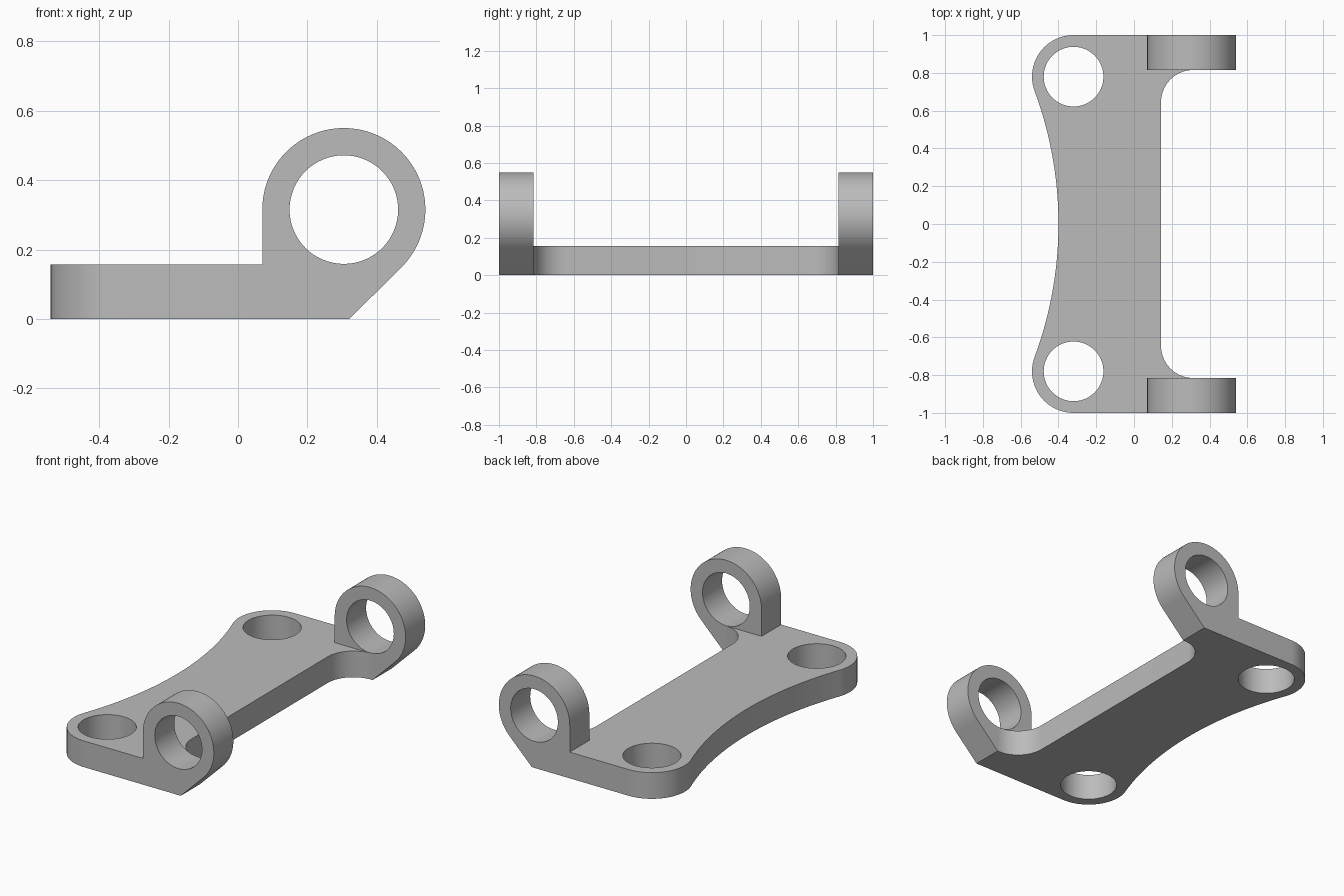
import bpy, bmesh
from math import pi, cos, sin, atan2, hypot
from mathutils import Vector

if "Cube" in bpy.data.objects:
    bpy.data.objects.remove(bpy.data.objects["Cube"], do_unlink=True)

THICK = 0.157           # plate thickness
LUG_Y = 0.815           # inner face of each lug
LUG_X, LUG_Z, LUG_R = 0.305, 0.315, 0.235
BOLT_X, BOLT_Y, CORNER_R = -0.32, 0.78, 0.22
WAIST_X, EDGE_X, FILLET_R = -0.40, 0.143, 0.17

grey = bpy.data.materials.new("plain grey")
grey.use_nodes = True
colour = (0.5, 0.5, 0.5, 1)
grey.diffuse_color = colour
grey.node_tree.nodes["Principled BSDF"].inputs["Base Color"].default_value = colour


def arc(cx, cy, r, a0, a1, n):
    return [(cx + r * cos(a0 + (a1 - a0) * i / n),
             cy + r * sin(a0 + (a1 - a0) * i / n)) for i in range(n + 1)]


def prism(name, points, direction):
    """Extrude a closed outline of 3D points along a direction."""
    bm = bmesh.new()
    face = bm.faces.new([bm.verts.new(p) for p in points])
    out = bmesh.ops.extrude_face_region(bm, geom=[face])
    moved = [v for v in out["geom"] if isinstance(v, bmesh.types.BMVert)]
    bmesh.ops.translate(bm, verts=moved, vec=Vector(direction))
    bmesh.ops.recalc_face_normals(bm, faces=bm.faces)
    mesh = bpy.data.meshes.new(name)
    bm.to_mesh(mesh)
    bm.free()
    obj = bpy.data.objects.new(name, mesh)
    bpy.context.collection.objects.link(obj)
    mesh.materials.append(grey)
    return obj


def combine(target, tool, operation):
    """Apply a boolean and discard the tool object."""
    mod = target.modifiers.new("join", 'BOOLEAN')
    mod.operation, mod.solver, mod.object = operation, 'EXACT', tool
    bpy.context.view_layer.objects.active = target
    bpy.ops.object.modifier_apply(modifier=mod.name)
    bpy.data.objects.remove(tool, do_unlink=True)


# Plate outline: concave waist tangent to the rounded corners, inner fillets
a, r = BOLT_X - WAIST_X, CORNER_R
waist_r = (a * a + BOLT_Y ** 2 - r * r) / (2 * (r - a))
waist_cx = WAIST_X - waist_r
tilt = atan2(BOLT_Y, BOLT_X - waist_cx)
lug_left = LUG_X - LUG_R
half = [(EDGE_X, 0)]
half += arc(EDGE_X + FILLET_R, LUG_Y - FILLET_R, FILLET_R, pi, pi / 2, 16)
half += [(lug_left, LUG_Y), (lug_left, 1)]
half += arc(BOLT_X, BOLT_Y, CORNER_R, pi / 2, pi + tilt, 32)
half += arc(waist_cx, 0, waist_r, tilt, 0, 24)[1:]
outline = half + [(x, -y) for x, y in reversed(half[1:-1])]
bracket = prism("mounting_bracket", [(x, y, 0) for x, y in outline], (0, 0, THICK))

# Lugs: round head, straight back and sloping underside
lug = [(lug_left, 0), (0.321, 0)] + arc(LUG_X, LUG_Z, LUG_R, -pi / 4, pi, 64)
for side in (1, -1):
    part = prism("lug", [(x, side * LUG_Y, z) for x, z in lug],
                 (0, side * (1 - LUG_Y), 0))
    combine(bracket, part, 'UNION')

# Bolt holes through the plate, and the pivot bore through both lugs
for side in (1, -1):
    ring = arc(BOLT_X, side * BOLT_Y, 0.158, 0, 2 * pi, 64)[:-1]
    combine(bracket, prism("bolt_hole", [(x, y, -0.1) for x, y in ring],
                           (0, 0, 0.5)), 'DIFFERENCE')
ring = arc(LUG_X, LUG_Z, 0.1565, 0, 2 * pi, 64)[:-1]
combine(bracket, prism("pivot_bore", [(x, -1.2, z) for x, z in ring],
                       (0, 2.4, 0)), 'DIFFERENCE')

# Smooth the curved walls, keep the rims sharp
bpy.ops.object.select_all(action='DESELECT')
bracket.select_set(True)
bpy.context.view_layer.objects.active = bracket
bpy.ops.object.shade_smooth_by_angle(angle=pi / 7)
